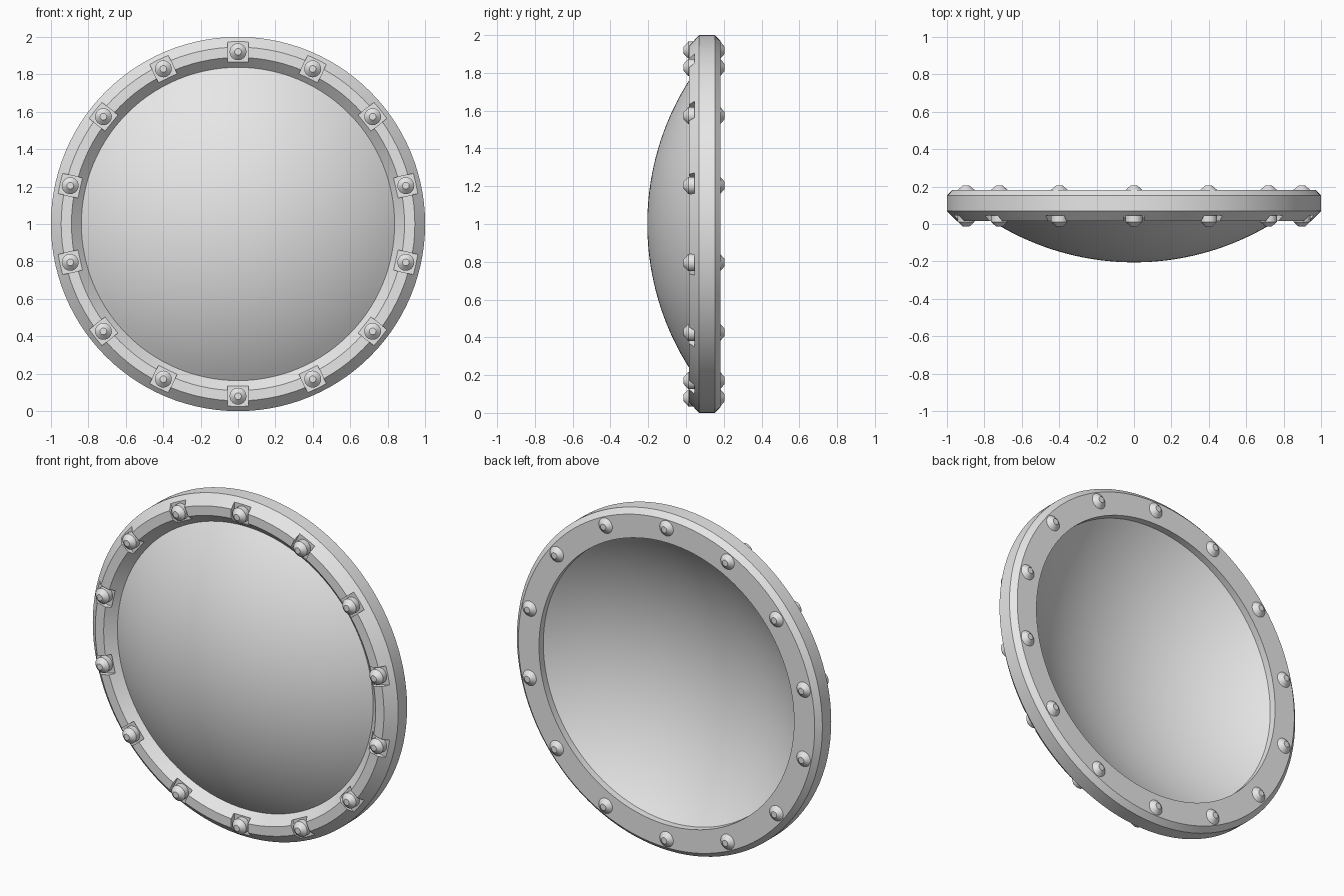
import bpy, bmesh, math
from mathutils import Matrix, Vector

if "Cube" in bpy.data.objects:
    bpy.data.objects.remove(bpy.data.objects["Cube"], do_unlink=True)

CENTRE = Vector((0, 0, 1))
BOLTS = 14
BOLT_RADIUS = 0.92

grey = bpy.data.materials.new("plain grey")
grey.use_nodes = True
grey.diffuse_color = (0.8, 0.8, 0.8, 1)
grey.node_tree.nodes["Principled BSDF"].inputs["Base Color"].default_value = (0.8, 0.8, 0.8, 1)


def finish(name, bm):
    bmesh.ops.remove_doubles(bm, verts=bm.verts, dist=1e-5)
    bmesh.ops.recalc_face_normals(bm, faces=bm.faces)
    mesh = bpy.data.meshes.new(name)
    bm.to_mesh(mesh)
    bm.free()
    obj = bpy.data.objects.new(name, mesh)
    bpy.context.collection.objects.link(obj)
    mesh.materials.append(grey)
    return obj


def select(obj):
    bpy.ops.object.select_all(action='DESELECT')
    obj.select_set(True)
    bpy.context.view_layer.objects.active = obj


def smooth(obj):
    select(obj)
    bpy.ops.object.shade_smooth_by_angle(angle=math.radians(25))


def revolve(bm, profile, centre, steps, closed):
    """Spin (radius, y) points about the y direction."""
    verts = [bm.verts.new(centre + Vector((r, y, 0))) for r, y in profile]
    edges = [bm.edges.new(pair) for pair in zip(verts, verts[1:])]
    if closed:
        edges.append(bm.edges.new((verts[-1], verts[0])))
    bmesh.ops.spin(bm, geom=verts + edges, cent=centre, axis=(0, 1, 0),
                   angle=math.tau, steps=steps, use_merge=True)


def bolt_centres():
    for i in range(BOLTS):
        a = math.tau * i / BOLTS
        yield a, CENTRE + BOLT_RADIUS * Vector((math.sin(a), 0, math.cos(a)))


# Frame ring with bevelled edges
bm = bmesh.new()
revolve(bm, [(0.945, 0.015), (1.0, 0.07), (1.0, 0.153), (0.97, 0.182),
             (0.835, 0.182), (0.835, 0.07), (0.89, 0.015)], CENTRE, 112, True)
ring = finish("frame_ring", bm)

# Square pockets cut into the front of the ring
bm = bmesh.new()
for a, c in bolt_centres():
    place = (Matrix.Translation(c + Vector((0, -0.005, 0))) @ Matrix.Rotation(a, 4, 'Y')
             @ Matrix.Diagonal((0.11, 0.1, 0.11, 1)))
    bmesh.ops.create_cube(bm, size=1, matrix=place)
cutter = finish("pocket_cutter", bm)
cutter.hide_render = True
cut = ring.modifiers.new("pockets", 'BOOLEAN')
cut.operation = 'DIFFERENCE'
cut.solver = 'EXACT'
cut.object = cutter
select(ring)
bpy.ops.object.modifier_apply(modifier=cut.name)
bpy.data.objects.remove(cutter, do_unlink=True)
smooth(ring)

# Bolts running through the ring, tapered at both ends
bm = bmesh.new()
for a, c in bolt_centres():
    revolve(bm, [(0, -0.013), (0.018, -0.013), (0.045, 0.012), (0.045, 0.182),
                 (0.018, 0.205), (0, 0.205)], c, 24, False)
smooth(finish("bolts", bm))

# Thick spherical dome bulging forward
SPHERE, THICK, RIM = 1.42, 0.06, 0.838


def cap(radius, count=20):
    span = math.asin(RIM / radius)
    mid = SPHERE - 0.205
    return [(radius * math.sin(span * i / count), mid - radius * math.cos(span * i / count))
            for i in range(count + 1)]


bm = bmesh.new()
revolve(bm, cap(SPHERE) + cap(SPHERE - THICK)[::-1], CENTRE, 112, False)
smooth(finish("dome", bm))
